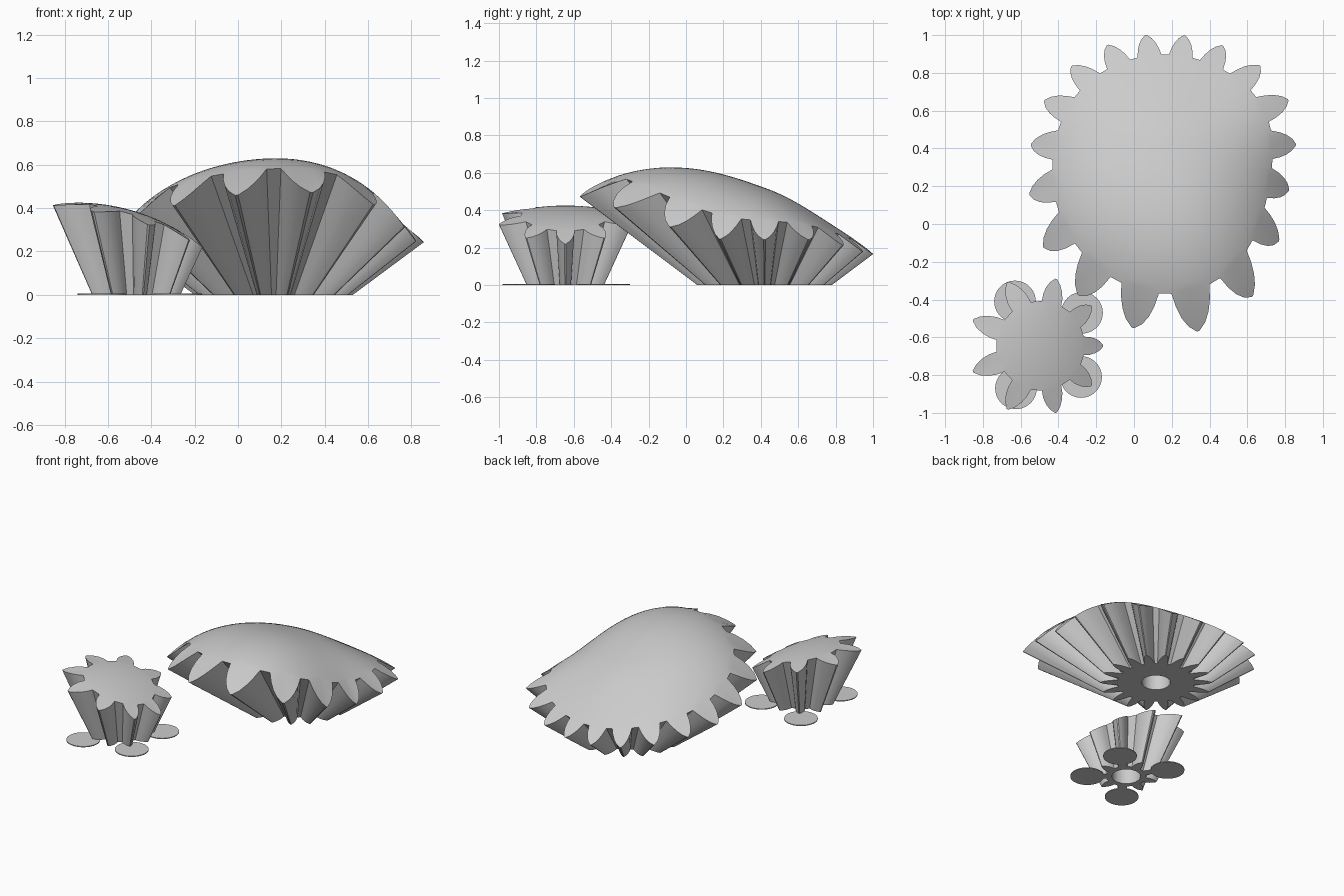
import bpy, bmesh
from math import sin, cos, atan, radians, pi

if "Cube" in bpy.data.objects:
    bpy.data.objects.remove(bpy.data.objects["Cube"])

grey = bpy.data.materials.new("grey")
grey.diffuse_color = (0.6, 0.6, 0.6, 1)
grey.use_nodes = True
grey.node_tree.nodes["Principled BSDF"].inputs["Base Color"].default_value = grey.diffuse_color


def finish(name, bm):
    me = bpy.data.meshes.new(name)
    bmesh.ops.recalc_face_normals(bm, faces=bm.faces)
    bm.to_mesh(me)
    bm.free()
    me.materials.append(grey)
    ob = bpy.data.objects.new(name, me)
    bpy.context.collection.objects.link(ob)
    bpy.ops.object.select_all(action='DESELECT')
    ob.select_set(True)
    bpy.context.view_layer.objects.active = ob
    bpy.ops.object.shade_smooth_by_angle(angle=radians(25))
    return ob


def bevel_gear(name, apex, teeth, root, tip, half_tooth, reach, hole=0.093, rings=16):
    """Every flank is a ray from the apex; reach(s, angle) is the length of the ray."""
    ax, ay, az = apex
    n_tip = sin(atan(tip))
    # one leaf-shaped tooth: (angle in degrees, height from root to tip)
    half = list(zip(*half_tooth))
    tooth = [(-a, h) for a, h in half] + [(a, h) for a, h in reversed(half)]
    outline = []
    for i in range(teeth):
        for a, h in tooth:
            outline.append((radians(a) + 2 * pi * i / teeth, root + (tip - root) * h))

    def top_point(a, slope):
        t = atan(slope)
        r = reach(sin(t) / n_tip, a)
        return (ax + r * sin(t) * cos(a), ay + r * sin(t) * sin(a), az + r * cos(t))

    bm = bmesh.new()

    def ring(pts):
        return [bm.verts.new(p) for p in pts]

    def bridge(p, q):
        for i in range(len(p)):
            j = (i + 1) % len(p)
            bm.faces.new((p[i], p[j], q[j], q[i]))

    # bore, bottom face and tooth flanks
    bore_top = ring((ax + hole * cos(a), ay + hole * sin(a), 0.3) for a, _ in outline)
    bore = ring((ax + hole * cos(a), ay + hole * sin(a), 0) for a, _ in outline)
    base = ring((ax - az * s * cos(a), ay - az * s * sin(a), 0) for a, s in outline)
    rim = ring(top_point(a, s) for a, s in outline)
    bm.faces.new(bore_top)
    bridge(bore_top, bore)
    bridge(bore, base)
    bridge(base, rim)
    # domed top, from the toothed rim through a round root circle to the pole
    last = rim
    for k in range(rings):
        f = 0.98 * (1 - k / rings)
        cur = ring(top_point(a, root * f) for a, _ in outline)
        bridge(last, cur)
        last = cur
    pole = bm.verts.new((ax, ay, az + reach(0, 0)))
    for i in range(len(last)):
        bm.faces.new((last[i], last[(i + 1) % len(last)], pole))
    return finish(name, bm)


# large gear: tip radius of each tooth, turned into a smooth wave around the rim
tips = [0.70, 0.69, 0.65, 0.61, 0.587, 0.587, 0.61, 0.65, 0.675,
        0.715, 0.765, 0.84, 0.92, 0.99, 0.995, 0.93, 0.79, 0.69]
N = len(tips)
waves = []
for m in range(6):
    w = (1 if m == 0 else 2) / N / sin(atan(1.35))
    waves.append((w * sum(r * cos(2 * pi * m * i / N) for i, r in enumerate(tips)),
                  w * sum(r * sin(2 * pi * m * i / N) for i, r in enumerate(tips))))
POLE = 0.79


def large_reach(s, a):
    total = POLE + (waves[0][0] - POLE) * s * s
    for m in range(1, 6):
        fade = s + 0.8 * s * s * (1 - s) if m == 1 else s ** min(m, 3)
        total += fade * (waves[m][0] * cos(m * a) + waves[m][1] * sin(m * a))
    return total


# small gear: top swells towards the left
def small_reach(s, a):
    return 0.835 - 0.1075 * s * cos(a) + s * s * (0.012 + 0.025 * sin(a) ** 2)


bevel_gear("large_gear", (0.165, 0.42, -0.27), 18, 0.927, 1.35,
           ((7.6, 6.2, 4.6, 2.7, 0.4), (0, 0.28, 0.55, 0.8, 1)), large_reach)
bevel_gear("small_gear", (-0.475, -0.645, -0.45), 9, 0.29, 0.465,
           ((13, 11.2, 8.3, 4.8, 0.8), (0, 0.28, 0.55, 0.8, 1)), small_reach)

# thin round pads under the small gear
for i, (x, y) in enumerate(((-0.275, -0.47), (-0.28, -0.81), (-0.625, -0.87), (-0.63, -0.41))):
    bm = bmesh.new()
    bmesh.ops.create_cone(bm, cap_ends=True, segments=48, radius1=0.11, radius2=0.11, depth=0.006)
    bmesh.ops.translate(bm, verts=bm.verts, vec=(x, y, 0.003))
    finish(f"base_pad_{i + 1}", bm)
